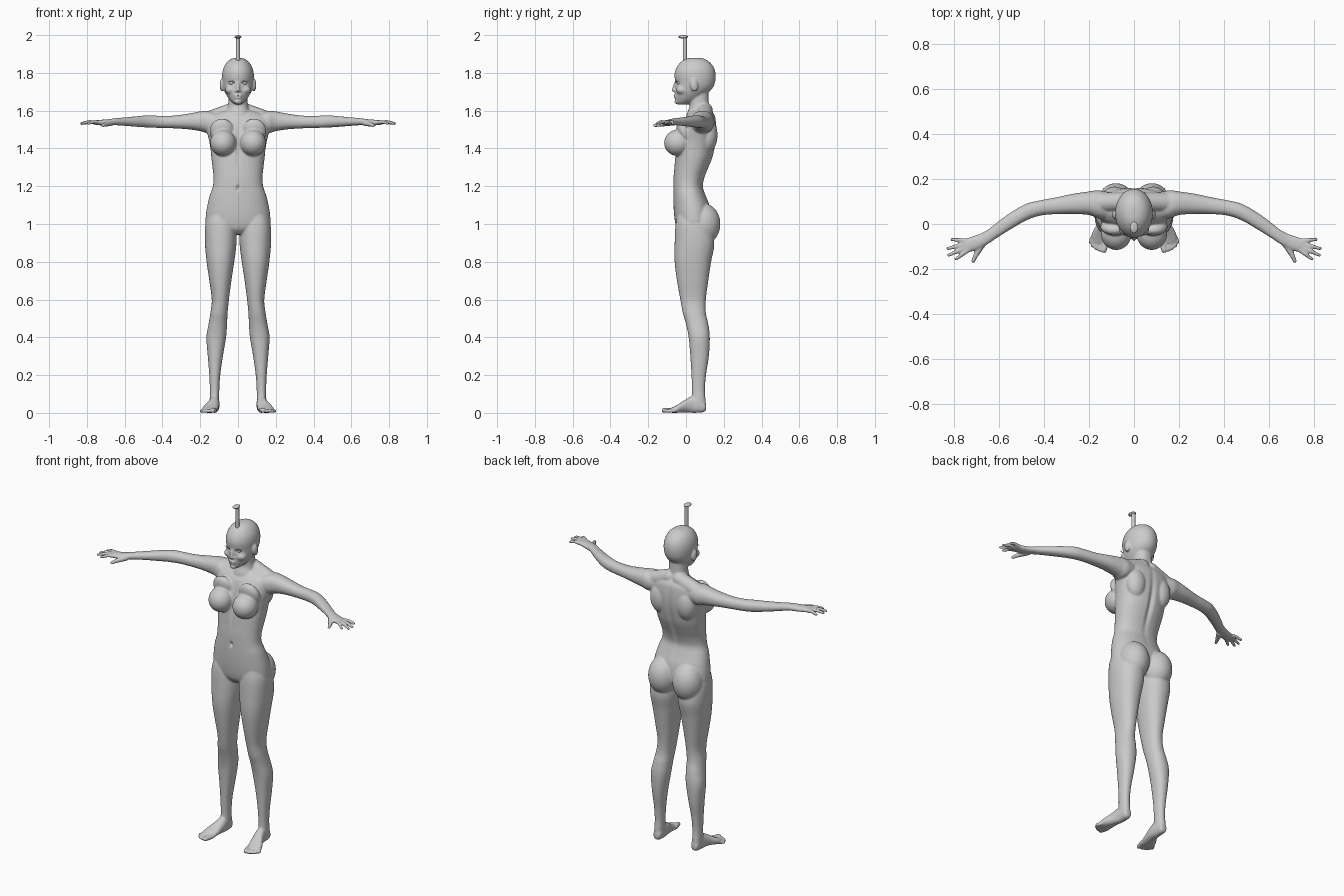
import bpy, bmesh, math
from mathutils import Vector, Matrix

bm = bmesh.new()


def spline(rows, n=6):
    """Catmull-Rom resampling of profile rows."""
    out, m = [], len(rows) - 1
    for i in range(m):
        p = [rows[max(0, min(m, i + k))] for k in (-1, 0, 1, 2)]
        for s in range(n):
            t = s / n
            out.append([0.5 * (2*b + (c - a)*t + (2*a - 5*b + 4*c - d)*t*t + (3*b - a - 3*c + d)*t**3)
                        for a, b, c, d in zip(*p)])
    return out + [rows[-1]]


def loft(axis, rows, e=0.9, seg=36):
    """Rows are (position along axis, a min, a max, b min, b max)."""
    rings = []
    for t, a0, a1, b0, b1 in spline(rows):
        ring = []
        for k in range(seg):
            c, s = math.cos(2*math.pi*k/seg), math.sin(2*math.pi*k/seg)
            a = (a0 + a1)/2 + (a1 - a0)/2 * math.copysign(abs(c)**e, c)
            b = (b0 + b1)/2 + (b1 - b0)/2 * math.copysign(abs(s)**e, s)
            ring.append(bm.verts.new({'x': (t, a, b), 'y': (a, t, b), 'z': (a, b, t)}[axis]))
        rings.append(ring)
    for r, q in zip(rings, rings[1:]):
        for k in range(seg):
            j = (k + 1) % seg
            bm.faces.new((r[k], r[j], q[j], q[k]))
    bm.faces.new(rings[0][::-1])
    bm.faces.new(rings[-1])


def blob(c, r, rx=0.0):
    m = Matrix.Translation(c) @ Matrix.Rotation(rx, 4, 'X') @ Matrix.Diagonal((*r, 1))
    bmesh.ops.create_uvsphere(bm, u_segments=28, v_segments=18, radius=1, matrix=m)


def chain(*pts):
    """Rounded tapering tube through (x, y, z, radius) points."""
    for p in pts:
        blob(p[:3], (p[3],) * 3)
    for p, q in zip(pts, pts[1:]):
        a, b = Vector(p[:3]), Vector(q[:3])
        rot = (b - a).to_track_quat('Z', 'Y').to_matrix().to_4x4()
        bmesh.ops.create_cone(bm, cap_ends=True, segments=20, radius1=p[3], radius2=q[3],
                              depth=(b - a).length, matrix=Matrix.Translation((a + b)/2) @ rot)


# ---- one side: leg
loft('z', [(1.08, .02, .145, -.04, .10), (1.0, .01, .172, -.055, .13), (.9, .008, .175, -.06, .15),
           (.8, .02, .166, -.06, .133), (.7, .035, .152, -.048, .118), (.6, .048, .139, -.03, .105),
           (.53, .055, .146, -.017, .105), (.47, .058, .156, 0, .118), (.4, .063, .167, .014, .126),
           (.3, .08, .16, .023, .121), (.2, .094, .152, .029, .106), (.12, .099, .149, .032, .10),
           (.05, .10, .15, .03, .105), (.015, .105, .145, .04, .10)])
blob((.08, .09, 1.0), (.085, .092, .11))
# foot and toes
loft('y', [(.106, .11, .14, .015, .045), (.09, .1, .148, .003, .07), (.04, .098, .152, 0, .09),
           (0, .10, .165, .003, .072), (-.04, .105, .187, .001, .046), (-.07, .11, .192, 0, .03),
           (-.085, .118, .184, .003, .024)])
for x0, y0, x1, y1, r in [(.122, -.075, .134, -.117, .013), (.141, -.075, .154, -.114, .01),
                          (.157, -.07, .17, -.106, .01), (.17, -.065, .184, -.095, .0095),
                          (.182, -.055, .195, -.078, .009)]:
    chain((x0, y0, r + .002, r), (x1, y1, r, r))
# arm and palm
loft('x', [(.10, .02, .14, 1.50, 1.585), (.16, .025, .15, 1.482, 1.598), (.2, .04, .145, 1.492, 1.596),
           (.27, .045, .135, 1.502, 1.583), (.35, .044, .118, 1.507, 1.573), (.42, .037, .105, 1.509, 1.573),
           (.48, .016, .09, 1.511, 1.575), (.54, -.018, .057, 1.515, 1.57), (.6, -.055, .015, 1.52, 1.564),
           (.65, -.088, -.024, 1.523, 1.56), (.69, -.11, -.045, 1.521, 1.554),
           (.735, -.125, -.06, 1.523, 1.551), (.765, -.115, -.072, 1.527, 1.547)])
# fingers and thumb
for x0, y0, x1, y1 in [(.735, -.113, .793, -.156), (.75, -.105, .826, -.139),
                       (.755, -.09, .829, -.109), (.75, -.074, .812, -.069)]:
    chain((x0, y0, 1.538, .011), ((x0 + x1)/2, (y0 + y1)/2, 1.541, .0095), (x1, y1, 1.532, .0075))
chain((.675, -.09, 1.533, .015), (.704, -.137, 1.527, .012), (.717, -.166, 1.522, .0085))
# shoulder, chest and shoulder blade masses
chain((.03, .1, 1.6, .042), (.16, .095, 1.55, .045))
blob((.079, -.042, 1.43), (.069, .074, .07), .15)
blob((.085, -.012, 1.49), (.065, .035, .07), .3)
blob((.085, .115, 1.47), (.06, .052, .09))
# ear, nostril and cheek
blob((.085, .042, 1.735), (.012, .021, .034), .15)
blob((.009, -.06, 1.704), (.007, .008, .006))
blob((.038, -.022, 1.71), (.03, .03, .025))

# mirror the side parts
geom = bmesh.ops.duplicate(bm, geom=bm.verts[:] + bm.edges[:] + bm.faces[:])['geom']
for v in geom:
    if isinstance(v, bmesh.types.BMVert):
        v.co.x *= -1

# ---- torso
loft('z', [(z, -w, w, f, b) for z, w, f, b in [
    (1.605, .06, .03, .13), (1.58, .14, .012, .15), (1.55, .17, -.01, .158), (1.5, .168, -.028, .162),
    (1.45, .155, -.042, .16), (1.4, .146, -.052, .152), (1.35, .141, -.058, .14), (1.3, .135, -.062, .12),
    (1.25, .13, -.066, .1), (1.2, .133, -.067, .09), (1.15, .15, -.067, .105), (1.1, .162, -.066, .125),
    (1.05, .17, -.063, .135), (1.0, .17, -.056, .135), (.97, .14, -.045, .12), (.945, .08, -.02, .1)]])
# neck
loft('z', [(z, -w, w, f, b) for z, w, f, b in [
    (1.55, .085, .0, .15), (1.585, .068, .005, .14), (1.62, .054, .018, .125), (1.66, .05, .02, .12),
    (1.72, .05, .02, .12)]])
# skull, jaw and face
loft('z', [(z, -w, w, f, b) for z, w, f, b in [
    (1.88, .015, .025, .075), (1.873, .038, -.002, .1), (1.855, .06, -.03, .128), (1.825, .077, -.052, .149),
    (1.79, .084, -.061, .157), (1.75, .082, -.057, .154), (1.72, .077, -.057, .141),
    (1.695, .068, -.058, .118), (1.665, .05, -.057, .085), (1.645, .032, -.054, .05),
    (1.633, .015, -.045, .01)]], e=1)
chain((0, -.053, 1.75, .008), (0, -.067, 1.708, .009))
blob((0, -.05, 1.648), (.018, .011, .013))
blob((0, -.056, 1.68), (.022, .01, .006))
blob((0, -.055, 1.669), (.018, .01, .006))

bmesh.ops.recalc_face_normals(bm, faces=bm.faces)
mesh = bpy.data.meshes.new("body")
bm.to_mesh(mesh)
bm.free()
body = bpy.data.objects.new("body", mesh)
bpy.context.collection.objects.link(body)

# fuse all masses into one smooth skin
rm = body.modifiers.new("fuse", 'REMESH')
rm.mode, rm.voxel_size = 'VOXEL', .005
sm = body.modifiers.new("soften", 'SMOOTH')
sm.factor, sm.iterations = .5, 4
skin = bpy.data.meshes.new_from_object(body.evaluated_get(bpy.context.evaluated_depsgraph_get()))
body.modifiers.clear()
body.data = skin
skin.polygons.foreach_set("use_smooth", [True] * len(skin.polygons))

# hollows: eye sockets, mouth line, navel, breastbone, spine
dents = [((s*.033, -.05, 1.747), (.015, .025, .009), .007) for s in (1, -1)] + [
    ((0, -.062, 1.6745), (.016, .02, .003), .004), ((0, -.066, 1.19), (.007, .03, .013), .014),
    ((0, -.06, 1.42), (.009, .05, .09), .01), ((0, .14, 1.36), (.014, .06, .16), -.012)]
for v in skin.vertices:
    for c, r, d in dents:
        q = sum(((v.co[i] - c[i]) / r[i])**2 for i in range(3))
        if q < 8:
            v.co.y += d * math.exp(-q)


def sphere(name, c, r):
    bpy.ops.mesh.primitive_uv_sphere_add(segments=24, ring_count=14, radius=1, location=c)
    o = bpy.context.object
    o.name, o.scale = name, r
    bpy.ops.object.shade_smooth()


# eyes and upper lashes
for s in (1, -1):
    sphere("eye", (s*.033, -.036, 1.746), (.014, .012, .009))
    cu = bpy.data.curves.new("eyelash", 'CURVE')
    cu.dimensions, cu.bevel_depth, cu.bevel_resolution = '3D', .0015, 1
    sp = cu.splines.new('POLY')
    pts = [(.017, -.05, 1.746), (.026, -.055, 1.754), (.037, -.053, 1.756), (.048, -.047, 1.752), (.056, -.045, 1.754)]
    sp.points.add(len(pts) - 1)
    for p, (x, y, z) in zip(sp.points, pts):
        p.co = (s*x, y, z, 1)
    bpy.context.collection.objects.link(bpy.data.objects.new("eyelash", cu))

# post and cap on the crown
bpy.ops.mesh.primitive_cylinder_add(vertices=16, radius=.011, depth=.14, location=(0, -.006, 1.92))
bpy.context.object.name = "crown_post"
bpy.ops.object.shade_smooth_by_angle()
sphere("crown_cap", (0, -.015, 1.991), (.018, .026, .009))
